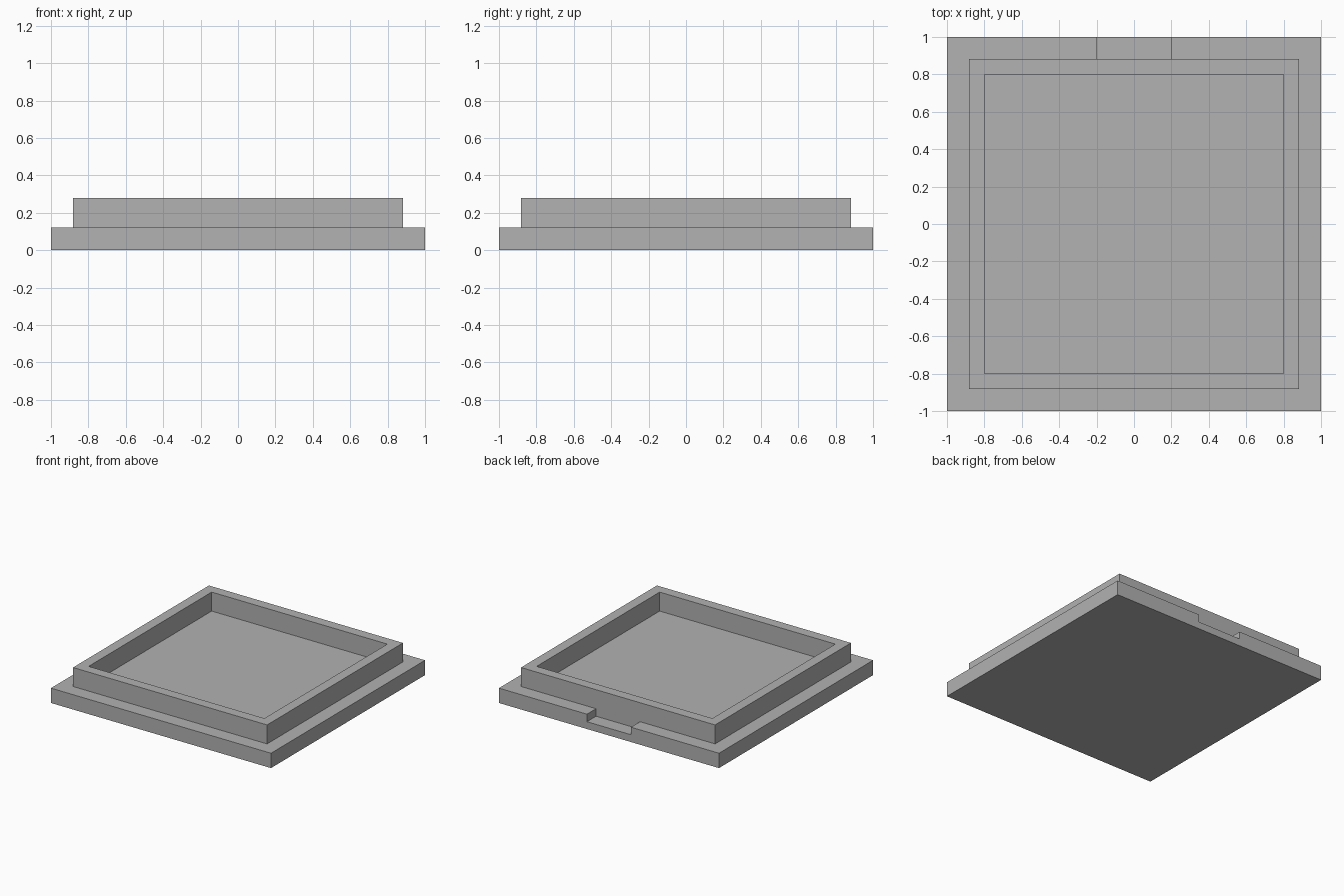
import bpy
import bmesh
from mathutils import Matrix, Vector

STEP = 0.118      # width of the ledge and of the rim wall
BASE_TOP = 0.122
RIM_TOP = 0.278
NOTCH_FLOOR = 0.06

if "Cube" in bpy.data.objects:
    bpy.data.objects.remove(bpy.data.objects["Cube"], do_unlink=True)

grey = bpy.data.materials.new("plain grey")
grey.use_nodes = True
colour = (0.445, 0.445, 0.445, 1)
grey.diffuse_color = colour
grey.node_tree.nodes["Principled BSDF"].inputs["Base Color"].default_value = colour


def finish(name, bm):
    bmesh.ops.recalc_face_normals(bm, faces=bm.faces)
    mesh = bpy.data.meshes.new(name)
    bm.to_mesh(mesh)
    bm.free()
    mesh.materials.append(grey)
    obj = bpy.data.objects.new(name, mesh)
    bpy.context.collection.objects.link(obj)
    return obj


def box(name, low, high):
    low, high = Vector(low), Vector(high)
    bm = bmesh.new()
    place = Matrix.Translation((low + high) / 2) @ Matrix.Diagonal((*(high - low), 1))
    bmesh.ops.create_cube(bm, size=1, matrix=place)
    return finish(name, bm)


# Square base plate with a pry notch in the middle of its back edge
base = box("base_plate", (-1, -1, 0), (1, 1, BASE_TOP))
cutter = box("notch_cutter", (-0.2, 1 - STEP, NOTCH_FLOOR), (0.2, 1.2, 0.3))
cutter.hide_render = True
cutter.hide_set(True)
cut = base.modifiers.new("pry_notch", "BOOLEAN")
cut.operation = "DIFFERENCE"
cut.solver = "EXACT"
cut.object = cutter

# Raised square rim: inset a square, drop its middle and pull the ring up
bm = bmesh.new()
bmesh.ops.create_grid(bm, x_segments=1, y_segments=1, size=1 - STEP,
                      matrix=Matrix.Translation((0, 0, BASE_TOP)))
middle = bm.faces[:]
bmesh.ops.inset_region(bm, faces=middle, thickness=STEP, use_boundary=True)
bmesh.ops.delete(bm, geom=middle, context="FACES_ONLY")
ring = bmesh.ops.extrude_face_region(bm, geom=bm.faces[:], use_keep_orig=True)
top = [v for v in ring["geom"] if isinstance(v, bmesh.types.BMVert)]
bmesh.ops.translate(bm, verts=top, vec=(0, 0, RIM_TOP - BASE_TOP))
finish("rim_wall", bm)
